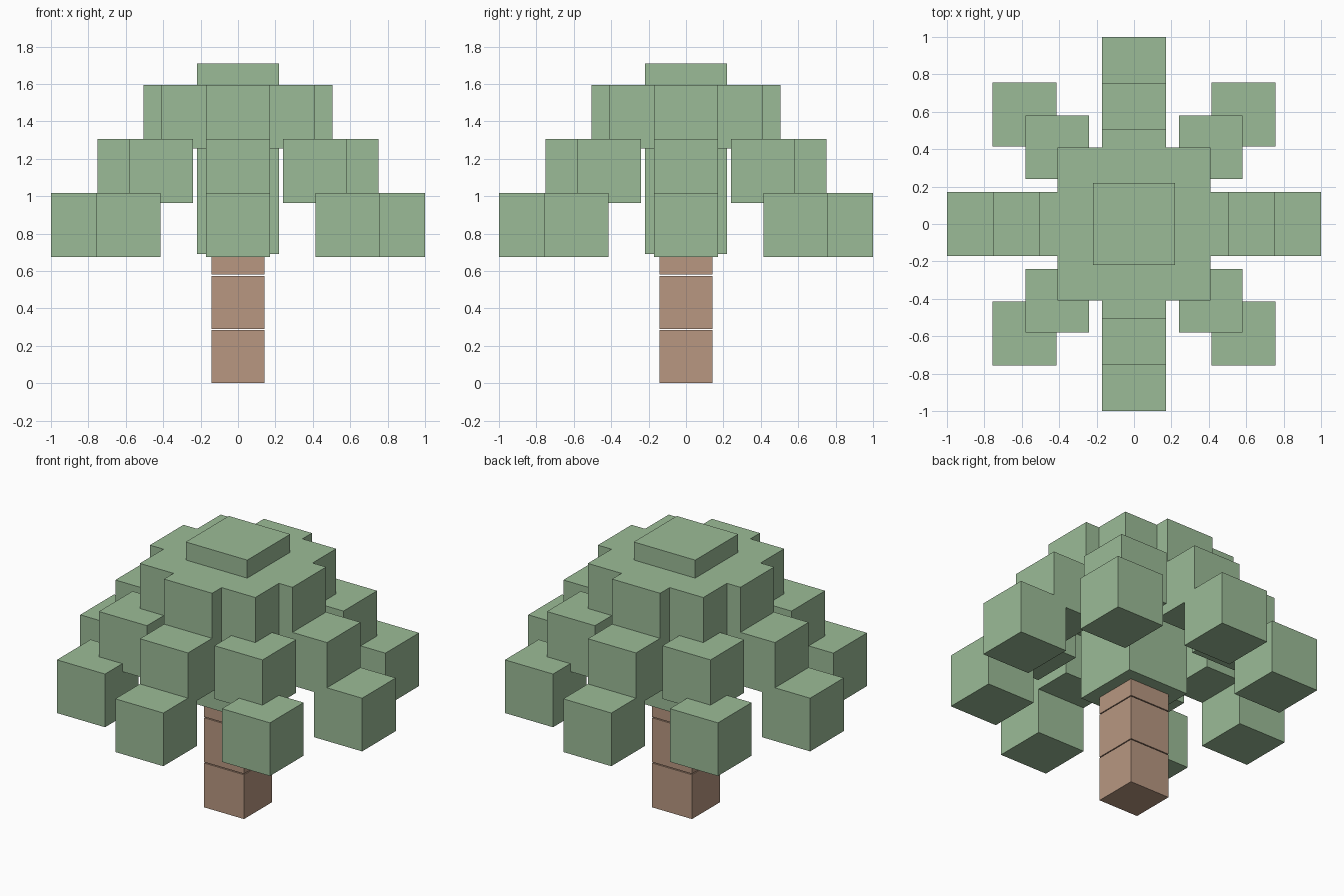
import bpy
import math

if "Cube" in bpy.data.objects:
    bpy.data.objects.remove(bpy.data.objects["Cube"])


def material(name, color):
    mat = bpy.data.materials.new(name)
    mat.diffuse_color = (*color, 1)
    mat.use_nodes = True
    mat.node_tree.nodes["Principled BSDF"].inputs["Base Color"].default_value = mat.diffuse_color
    return mat


def block(name, center, size, mat):
    bpy.ops.mesh.primitive_cube_add(size=1, location=center)
    obj = bpy.context.object
    obj.name = name
    obj.scale = size
    bpy.ops.object.transform_apply(location=False, rotation=False, scale=True)
    obj.data.materials.append(mat)
    return obj


leaf_green = material("leaf_green", (0.33, 0.50, 0.31))
bark_brown = material("bark_brown", (0.48, 0.31, 0.22))

# Trunk: stacked cubes with thin gaps, the top one running into the canopy
TRUNK = 0.284
for i in range(3):
    block(f"trunk_block_{i + 1}", (0, 0, TRUNK / 2 + i * 0.29), (TRUNK,) * 3, bark_brown)

# Canopy core: column whose top pokes out above the leaves
block("canopy_core", (0, 0, 1.20), (0.436, 0.436, 1.02), leaf_green)

# Leaf rings: (name, centre height, straight-branch reach, diagonal-branch offset)
LEAF = 0.341
rings = [
    ("upper", 1.424, 0.335, 0.239),
    ("middle", 1.135, 0.580, 0.410),
    ("lower", 0.845, 0.8295, 0.585),
]
for ring, z, straight, diagonal in rings:
    for i in range(8):
        angle = i * math.pi / 4
        reach = diagonal * math.sqrt(2) if i % 2 else straight
        center = (reach * math.cos(angle), reach * math.sin(angle), z)
        block(f"{ring}_leaf_block_{i + 1}", center, (LEAF,) * 3, leaf_green)
